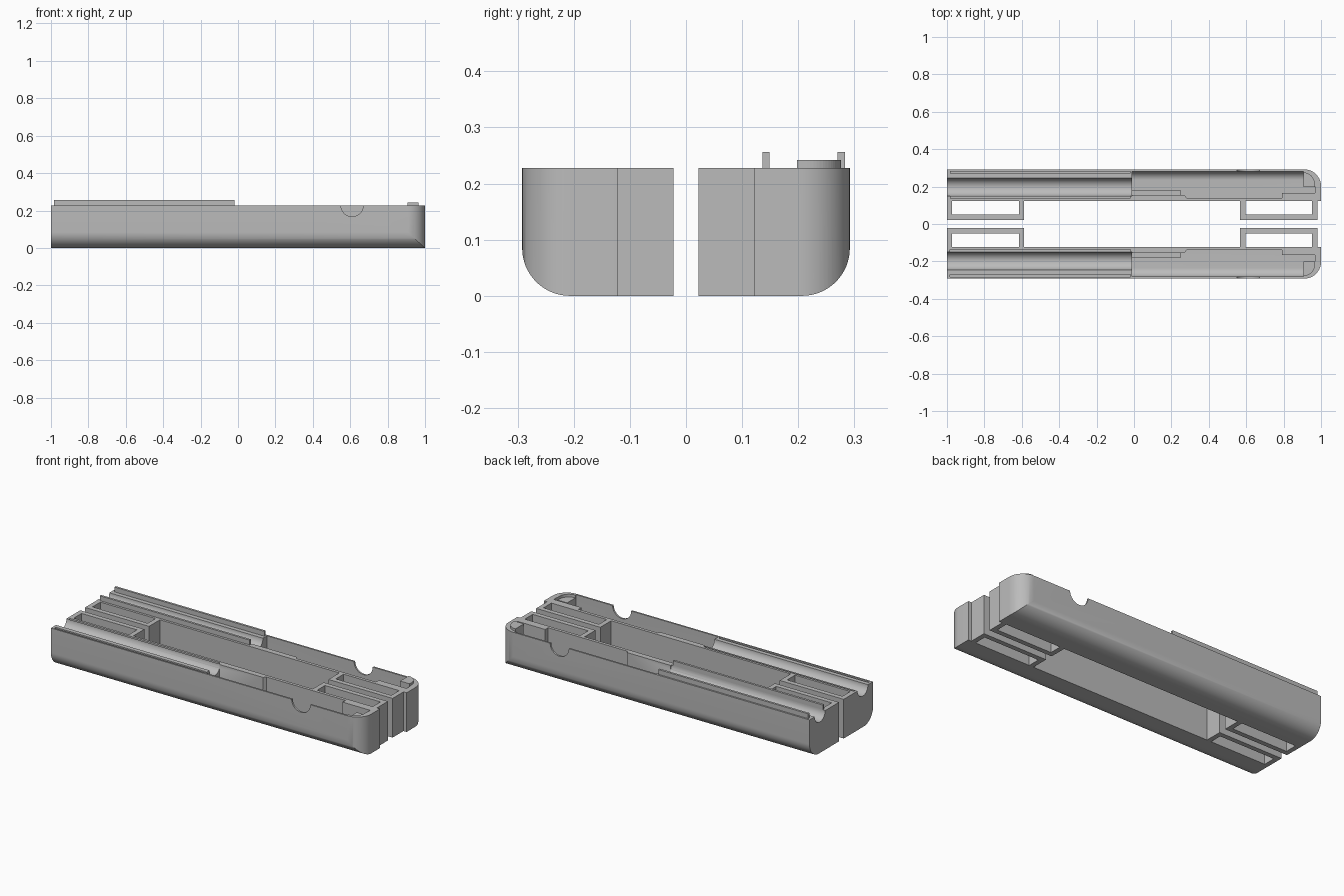
import bpy, bmesh
from math import sin, cos, pi, radians

cube = bpy.data.objects.get("Cube")
if cube:
    bpy.data.objects.remove(cube, do_unlink=True)

grey = bpy.data.materials.new("plain_grey")
grey.use_nodes = True
grey.diffuse_color = (0.5, 0.5, 0.5, 1)
grey.node_tree.nodes["Principled BSDF"].inputs["Base Color"].default_value = (0.5, 0.5, 0.5, 1)

TOP = 0.228


def arc(cx, cy, rx, ry, a0, a1, n=16):
    steps = [radians(a0 + (a1 - a0) * i / n) for i in range(n + 1)]
    return [(cx + rx * cos(a), cy + ry * sin(a)) for a in steps]


def rect(a0, a1, b0, b1):
    return [(a0, b0), (a1, b0), (a1, b1), (a0, b1)]


def prism(name, pts, axis, lo, hi, side):
    """Extrude a flat outline along an axis; side -1 reflects it in y."""
    place = {"x": lambda a, b, t: (t, a * side, b),
             "y": lambda a, b, t: (a, t * side, b),
             "z": lambda a, b, t: (a, b * side, t)}[axis]
    bm = bmesh.new()
    low = [bm.verts.new(place(a, b, lo)) for a, b in pts]
    high = [bm.verts.new(place(a, b, hi)) for a, b in pts]
    bm.faces.new(low)
    bm.faces.new(high)
    for i in range(len(pts)):
        j = (i + 1) % len(pts)
        bm.faces.new((low[i], low[j], high[j], high[i]))
    bmesh.ops.recalc_face_normals(bm, faces=bm.faces)
    mesh = bpy.data.meshes.new(name)
    bm.to_mesh(mesh)
    bm.free()
    mesh.materials.append(grey)
    ob = bpy.data.objects.new(name, mesh)
    bpy.context.collection.objects.link(ob)
    return ob


def activate(ob):
    bpy.ops.object.select_all(action="DESELECT")
    ob.select_set(True)
    bpy.context.view_layer.objects.active = ob


def combine(ob, tool, operation="DIFFERENCE"):
    mod = ob.modifiers.new("cut", "BOOLEAN")
    mod.operation, mod.solver, mod.object = operation, "EXACT", tool
    activate(ob)
    bpy.ops.object.modifier_apply(modifier=mod.name)
    bpy.data.objects.remove(tool, do_unlink=True)


def build_half(label, s):
    # Outer tray: rounded lower edge crossed with a rounded end corner
    section = [(0.122, TOP), (0.122, 0)] + arc(0.207, 0.085, 0.085, 0.085, -90, 0) + [(0.292, TOP)]
    plan = [(-1, 0), (1, 0)] + arc(0.91, 0.202, 0.09, 0.09, 0, 90) + [(-1, 0.292)]
    body = prism(label + "_tray", section, "x", -1, 1.1, s)
    combine(body, prism("plan", plan, "z", -0.1, 0.4, s), "INTERSECT")

    # Half-round channel, open at one end
    channel = arc(0.197, TOP, 0.048, 0.048, 180, 360, 24) + [(0.245, 0.3), (0.149, 0.3)]
    combine(body, prism("channel", channel, "x", -1.1, -0.01, s))

    # Deep stepped compartment with a curved floor edge
    pocket = [(-0.011, 0.155), (0.27, 0.155), (0.28, 0.14), (0.79, 0.14), (0.79, 0.167),
              (0.968, 0.167), (0.968, 0.2), (0.905, 0.2), (0.905, 0.31), (-0.011, 0.31)]
    hollow = [(0.13, 0.4), (0.13, 0.02)] + arc(0.235, 0.07, 0.047, 0.05, -90, 0) + [(0.282, 0.4)]
    cutter = prism("pocket", pocket, "z", -0.1, 0.35, s)
    combine(cutter, prism("hollow", hollow, "x", -0.5, 1.2, s), "INTERSECT")
    combine(body, cutter)
    prism(label + "_inner_shelf", rect(-0.012, 0.25, 0.15, 0.18), "z", 0.015, 0.07, s)

    # Round finger notch in the outer wall
    notch = arc(0.61, TOP, 0.06, 0.06, 180, 360, 24) + [(0.67, 0.3), (0.55, 0.3)]
    combine(body, prism("notch", notch, "y", 0.27, 0.35, s))

    # Mating rails and corner key on the rear half, matching slots on the front
    key = [(0.905, 0.198), (0.966, 0.198)] + arc(0.905, 0.215, 0.061, 0.061, 0, 90)
    rails = [rect(-0.985, -0.02, y, y + 0.013) for y in (0.136, 0.27)]
    if s > 0:
        for rail, place in zip(rails, ("inner", "outer")):
            prism(f"{label}_{place}_rail", rail, "z", TOP - 0.002, 0.256, s)
        prism(label + "_corner_key", key, "z", TOP - 0.002, 0.242, s)
    else:
        for rail in rails:
            combine(body, prism("slot", rail, "z", 0.2, 0.3, s))
        combine(body, prism("key_slot", key, "z", 0.212, 0.3, s))

    activate(body)
    bpy.ops.object.shade_smooth_by_angle(angle=radians(30))

    # Open loop brackets on the inner wall
    for name, x0, x1 in (("tail", -1, -0.588), ("nose", 0.567, 0.98)):
        a, b = x0 + 0.028, x1 - 0.028
        loop = [(x0, 0.122), (x0, 0.022), (x1, 0.022), (x1, 0.122),
                (b, 0.122), (b, 0.05), (a, 0.05), (a, 0.122)]
        prism(f"{label}_{name}_bracket", loop, "z", 0, TOP, s)


build_half("front", -1)
build_half("rear", 1)
